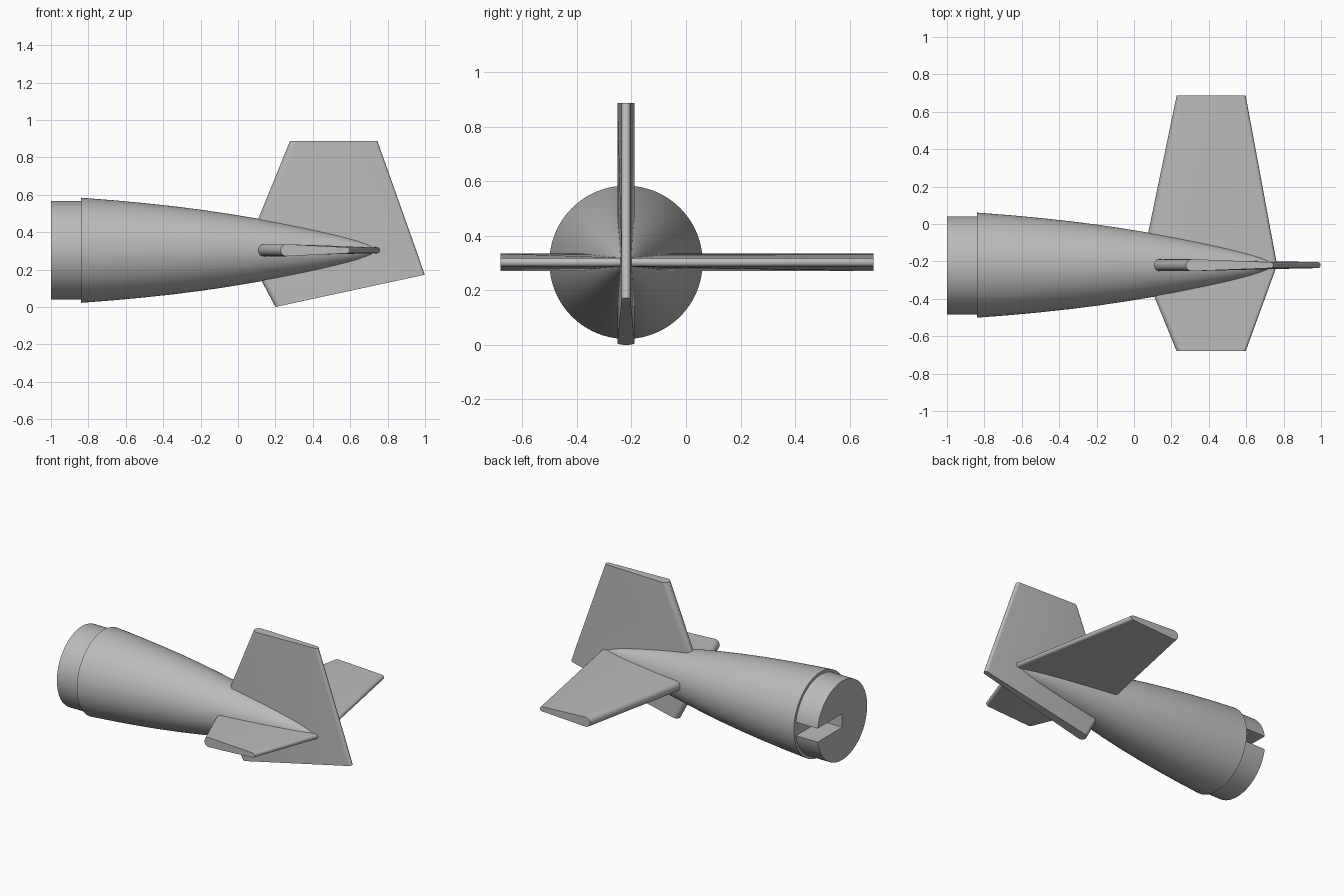
import bpy, bmesh, math
from mathutils import Vector

cube = bpy.data.objects.get("Cube")
if cube:
    bpy.data.objects.remove(cube, do_unlink=True)

AXIS_Y, AXIS_Z = -0.22, 0.303
SEGMENTS = 96

grey = bpy.data.materials.new("plain_grey")
grey.use_nodes = True
grey.diffuse_color = (0.5, 0.5, 0.5, 1)
grey.node_tree.nodes["Principled BSDF"].inputs["Base Color"].default_value = (0.5, 0.5, 0.5, 1)


def finish(bm, name):
    bmesh.ops.recalc_face_normals(bm, faces=bm.faces)
    mesh = bpy.data.meshes.new(name)
    bm.to_mesh(mesh)
    bm.free()
    obj = bpy.data.objects.new(name, mesh)
    bpy.context.collection.objects.link(obj)
    mesh.materials.append(grey)
    bpy.ops.object.select_all(action='DESELECT')
    obj.select_set(True)
    bpy.context.view_layer.objects.active = obj
    bpy.ops.object.shade_smooth_by_angle(angle=math.radians(35))
    return obj


def skin(bm, loops):
    """Join matching closed loops of points and cap both ends."""
    rings = [[bm.verts.new(p) for p in loop] for loop in loops]
    for a, b in zip(rings, rings[1:]):
        for i in range(len(a)):
            j = (i + 1) % len(a)
            bm.faces.new((a[i], a[j], b[j], b[i]))
    bm.faces.new(rings[0])
    bm.faces.new(rings[-1])


# Tapered tail body, lofted along x to a point
profile = [(-0.84, 0.281), (-0.66, 0.267), (-0.5, 0.252), (-0.35, 0.236),
           (-0.2, 0.217), (-0.05, 0.195), (0.1, 0.17), (0.23, 0.146),
           (0.35, 0.122), (0.46, 0.098), (0.55, 0.077), (0.63, 0.056),
           (0.69, 0.037), (0.73, 0.022), (0.755, 0.008), (0.76, 0.001)]
bm = bmesh.new()
angles = [math.tau * i / SEGMENTS for i in range(SEGMENTS)]
skin(bm, [[(x, AXIS_Y + r * math.cos(a), AXIS_Z + r * math.sin(a)) for a in angles]
          for x, r in profile])
finish(bm, "tail_body")

# Joining plug: a disc with a slot open on the back side
PLUG_R, SLOT = 0.263, 0.045
start = math.asin(SLOT / PLUG_R)
outline = [(0, -SLOT), (0, SLOT)]
for i in range(SEGMENTS + 1):
    a = start + (math.tau - 2 * start) * i / SEGMENTS
    outline.append((PLUG_R * math.cos(a), PLUG_R * math.sin(a)))
bm = bmesh.new()
skin(bm, [[(x, AXIS_Y + y, AXIS_Z + z) for y, z in outline] for x in (-1.0, -0.835)])
finish(bm, "slotted_plug")


def fin_section(lead, trail, nose=0.032, tail=0.016, steps=8):
    """Wedge section with round edges, as (chord, span, thickness) points."""
    lead, trail = Vector(lead), Vector(trail)
    length = (trail - lead).length
    side = []
    for i in range(steps + 1):
        a = math.pi / 2 * i / steps
        side.append((nose * (1 - math.cos(a)), nose * math.sin(a)))
    for i in range(steps + 1):
        a = math.pi / 2 * i / steps
        side.append((length - tail * (1 - math.sin(a)), tail * math.cos(a)))
    section = side + [(d, -h) for d, h in side[-2:0:-1]]
    points = []
    for d, h in section:
        p = lead.lerp(trail, d / length)
        points.append((p.x, p.y, h))
    return points


def fin(name, stations, vertical):
    bm = bmesh.new()
    loops = []
    for lead, trail in stations:
        pts = fin_section(lead, trail)
        if vertical:
            loops.append([(c, AXIS_Y + h, s) for c, s, h in pts])
        else:
            loops.append([(c, s, AXIS_Z + h) for c, s, h in pts])
    skin(bm, loops)
    return finish(bm, name)


# Each station is a (leading point, trailing point) pair
fin("vertical_fin", [((0.20, 0.0), (0.998, 0.172)),
                     ((0.04, AXIS_Z), (0.953, AXIS_Z)),
                     ((0.278, 0.888), (0.745, 0.888))], True)
fin("horizontal_fin", [((0.228, -0.68), (0.597, -0.68)),
                       ((0.04, AXIS_Y), (0.765, AXIS_Y)),
                       ((0.228, 0.687), (0.597, 0.687))], False)
